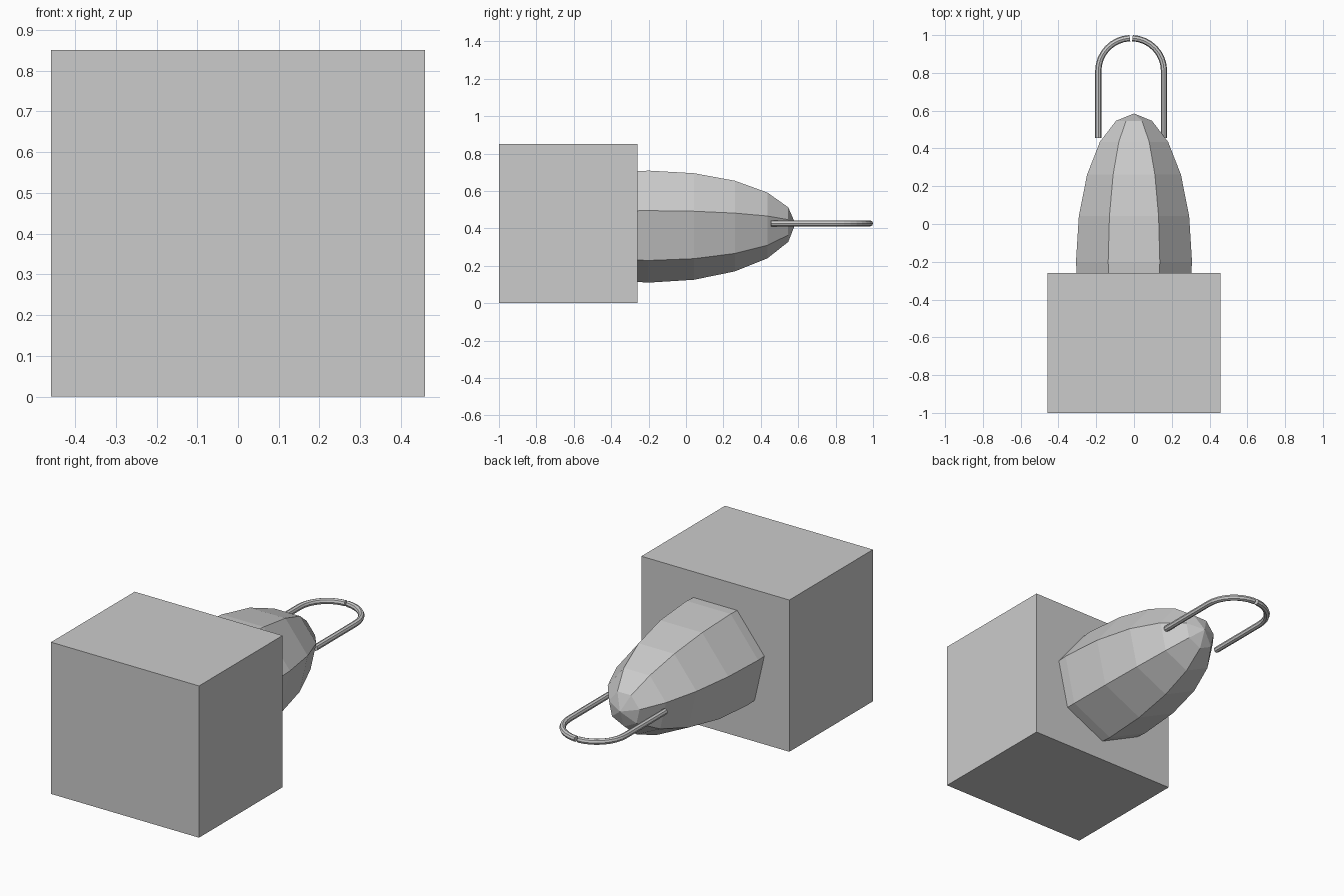
import bpy
from math import sin, cos, pi

if "Cube" in bpy.data.objects:
    bpy.data.objects.remove(bpy.data.objects["Cube"])

# Box-shaped body
bpy.ops.mesh.primitive_cube_add(size=1, location=(0, -0.63, 0.425))
body = bpy.context.object
body.name = "body_block"
body.scale = (0.917, 0.74, 0.85)

# Seven-sided bulb pushed into the back of the block, one edge pointing down
bpy.ops.mesh.primitive_uv_sphere_add(segments=7, ring_count=10, radius=1,
                                     location=(0, -0.2, 0.425),
                                     rotation=(-pi / 2, 0, 0))
bulb = bpy.context.object
bulb.name = "bulb"
bulb.scale = (0.315, 0.315, 0.785)

# Wire loop: two hooked halves with a small gap between them
MID_X, BEND_Y, WIRE_Z = -0.015, 0.81, 0.427
RADIUS, WIRE_R, STEPS = 0.174, 0.0165, 8


def wire_half(name, side):
    last = pi / 2 - 0.04
    points = [(side * RADIUS, 0.455)]
    for i in range(STEPS + 1):
        a = last * i / STEPS
        points.append((side * RADIUS * cos(a), BEND_Y + RADIUS * sin(a)))
    curve = bpy.data.curves.new(name, 'CURVE')
    curve.dimensions = '3D'
    curve.bevel_depth = WIRE_R
    curve.bevel_resolution = 2
    curve.use_fill_caps = True
    spline = curve.splines.new('POLY')
    spline.points.add(len(points) - 1)
    for p, (x, y) in zip(spline.points, points):
        p.co = (x, y, 0, 1)
    spline.use_smooth = False
    obj = bpy.data.objects.new(name, curve)
    obj.location = (MID_X, 0, WIRE_Z)
    bpy.context.collection.objects.link(obj)
    bpy.ops.object.select_all(action='DESELECT')
    obj.select_set(True)
    bpy.context.view_layer.objects.active = obj
    bpy.ops.object.convert(target='MESH')


wire_half("wire_left", -1)
wire_half("wire_right", 1)
